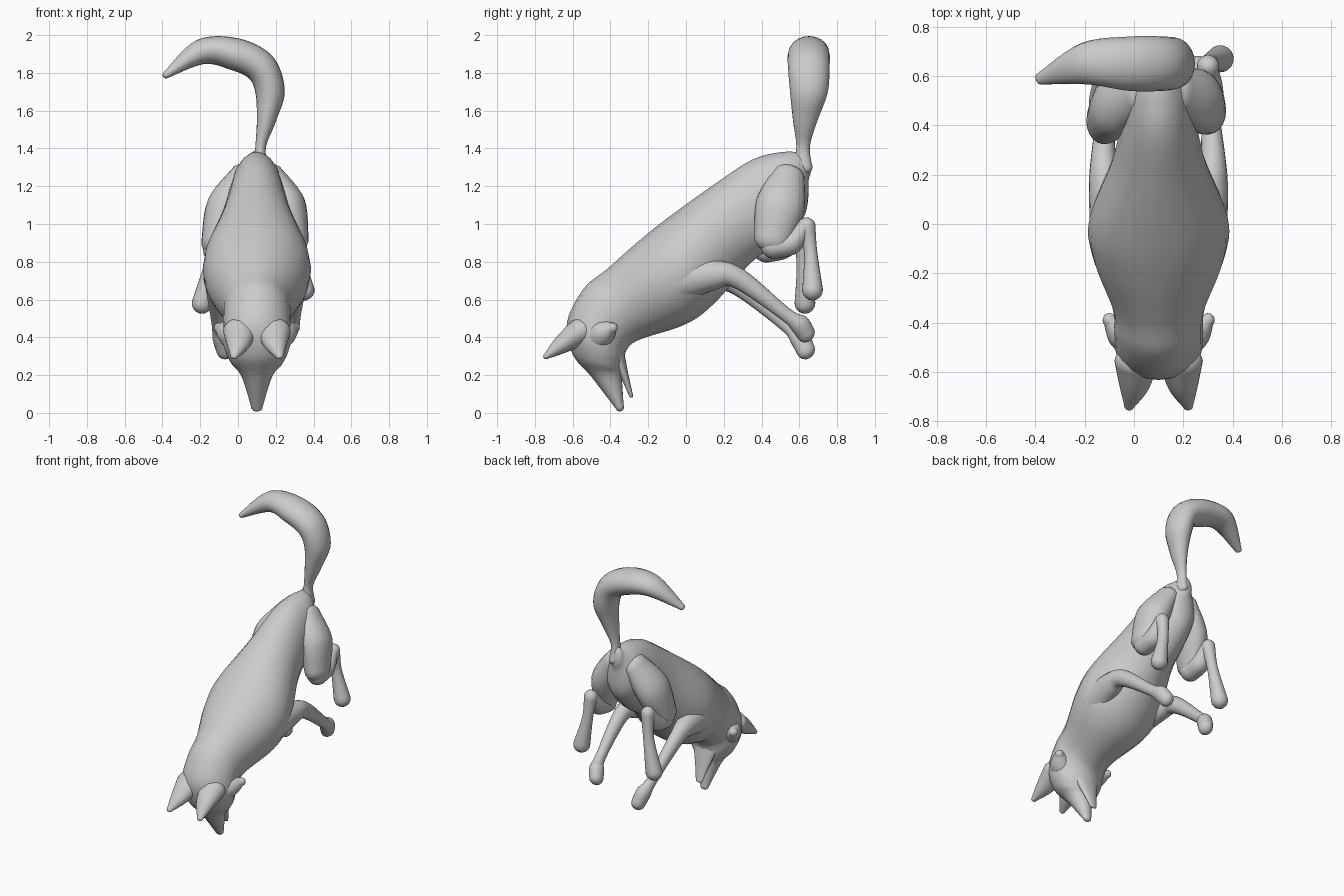
import bpy, bmesh, math
from mathutils import Vector

cube = bpy.data.objects.get("Cube")
if cube:
    bpy.data.objects.remove(cube, do_unlink=True)

MIDDLE = .1     # x of the animal's plane of symmetry
SIDES = 20      # points round every ring
STEPS = 6       # rings between two stations
ACROSS, ALONG = Vector((1, 0, 0)), Vector((0, 1, 0))

grey = bpy.data.materials.new("plain grey")
grey.use_nodes = True
grey.diffuse_color = (.6, .6, .6, 1)
shader = grey.node_tree.nodes["Principled BSDF"]
shader.inputs["Base Color"].default_value = grey.diffuse_color


def blend(before, start, end, after, t):
    """Smooth curve from start to end that heads the way its neighbours imply."""
    leave, arrive = (end - before) / 2, (after - start) / 2
    ease = t * t * (3 - 2 * t)
    return (start.lerp(end, ease) + leave * t * (1 - t) ** 2
            - arrive * t * t * (1 - t))


def round_end(rings):
    """Extra rings that close the last ring with a dome."""
    centre, u, v = rings[-1]
    outward = (centre - rings[-2][0]).normalized() * min(u.length, v.length)
    dome = []
    for step in range(1, 5):
        angle = math.pi / 2 * step / 4.2
        shrink = math.cos(angle)
        dome.append((centre + outward * math.sin(angle), u * shrink, v * shrink))
    return dome


def loft(name, stations):
    """Smooth skin through rings given as (centre, half axis, half axis)."""
    padded = [stations[0]] + stations + [stations[-1]]
    rings = []
    for group in zip(padded, padded[1:], padded[2:], padded[3:]):
        for step in range(STEPS):
            rings.append(tuple(blend(*values, step / STEPS) for values in zip(*group)))
    rings.append(stations[-1])
    rings = round_end(rings[::-1])[::-1] + rings + round_end(rings)

    bm = bmesh.new()
    angles = [math.tau * k / SIDES for k in range(SIDES)]
    loops = [[bm.verts.new(centre + u * math.cos(a) + v * math.sin(a)) for a in angles]
             for centre, u, v in rings]
    for low, high in zip(loops, loops[1:]):
        for k in range(SIDES):
            bm.faces.new((low[k - 1], low[k], high[k], high[k - 1]))
    bm.faces.new(loops[0])
    bm.faces.new(loops[-1])
    bmesh.ops.recalc_face_normals(bm, faces=bm.faces)
    mesh = bpy.data.meshes.new(name)
    bm.to_mesh(mesh)
    bm.free()
    mesh.materials.append(grey)
    mesh.shade_smooth()
    bpy.context.collection.objects.link(bpy.data.objects.new(name, mesh))


def tube(name, points, hint=ACROSS, wide=1, deep=1):
    """Loft along (x, y, z, radius), wider or flatter along the hint direction."""
    centres = [Vector(point[:3]) for point in points]
    padded = [centres[0]] + centres + [centres[-1]]
    stations = []
    for before, centre, after, point in zip(padded, centres, padded[2:], points):
        direction = (after - before).normalized()
        u = (hint - direction * hint.dot(direction)).normalized()
        v = direction.cross(u)
        stations.append((centre, u * point[3] * wide, v * point[3] * deep))
    loft(name, stations)


# Trunk, neck, head and snout: back (y, z), underside (y, z), half width
trunk = [
    ((.61, 1.38), (.65, 1.24), .05),
    ((.5, 1.38), (.63, 1.05), .12),
    ((.35, 1.34), (.5, .9), .15),
    ((.15, 1.21), (.35, .8), .19),
    ((-.1, 1.03), (.15, .58), .28),
    ((-.25, .91), (0, .47), .27),
    ((-.42, .76), (-.24, .39), .19),
    ((-.54, .66), (-.31, .34), .18),
    ((-.63, .48), (-.33, .27), .18),
    ((-.6, .31), (-.34, .23), .14),
    ((-.5, .19), (-.34, .19), .08),
    ((-.37, .02), (-.33, .04), .03),
]
stations = []
for back, under, half in trunk:
    top, bottom = Vector((MIDDLE, *back)), Vector((MIDDLE, *under))
    stations.append(((top + bottom) / 2, ACROSS * half, (top - bottom) / 2))
loft("body_and_head", stations)

# Open lower jaw
tube("lower_jaw", [(MIDDLE, -.36, .3, .09), (MIDDLE, -.32, .18, .05),
                   (MIDDLE, -.29, .09, .025)], deep=.4)

# Bushy tail curling to the right
tube("tail", [(.12, .62, 1.3, .05), (.12, .62, 1.41, .036), (.15, .63, 1.55, .065),
              (.17, .65, 1.7, .1), (.12, .65, 1.83, .11), (-.02, .65, 1.9, .11),
              (-.2, .65, 1.91, .085), (-.38, .59, 1.79, .025)], hint=ALONG, deep=.78)

# Limbs and face parts as (distance from the middle, y, z, radius)
thigh = [(.08, .54, 1.25, .09), (.16, .5, 1.1, .13), (.2, .46, .92, .1)]
shin = [(.2, .46, .88, .065), (.2, .56, .9, .06), (.2, .63, .99, .04)]
hind_foot = [(.2, .64, .99, .045), (.21, .66, .85, .035), (.25, .67, .65, .055)]
foreleg = [(.17, -.05, .7, .12), (.21, .15, .73, .08), (.22, .28, .71, .055),
           (.2, .53, .52, .037), (.18, .6, .47, .053), (.16, .635, .42, .05)]
ear = [(.09, -.56, .43, .09), (.1, -.66, .36, .06), (.12, -.74, .3, .02)]
cheek_ruff = [(.08, -.47, .4, .1), (.16, -.43, .43, .065), (.2, -.39, .45, .028)]


def reach(points, change):
    """Swing a limb's far end by the given change, its root staying put."""
    swung = []
    for index, (*place, radius) in enumerate(points):
        moved = Vector(place) + Vector(change) * index / (len(points) - 1)
        swung.append((*moved, radius))
    return swung


def shifted(points, change):
    return [(*(Vector(place) + Vector(change)), radius) for *place, radius in points]


def limb(name, side, points, wide=1, deep=1):
    placed = [(MIDDLE + side * x, y, z, radius) for x, y, z, radius in points]
    tube(name, placed, wide=wide, deep=deep)


for label, side in (("left", 1), ("right", -1)):
    limb(label + "_ear", side, ear, deep=.8)
    limb(label + "_cheek_ruff", side, cheek_ruff)
    # The right legs hang lower than the left ones
    if side < 0:
        lower = (.02, -.04, -.02)
        foreleg = reach(foreleg, (.01, 0, -.09))
        thigh = reach(thigh, lower)
        shin = shifted(shin, lower)
        hind_foot = reach(shifted(hind_foot, lower), (.02, 0, -.05))
    limb(label + "_foreleg", side, foreleg, wide=.9)
    limb(label + "_thigh", side, thigh, wide=.75)
    limb(label + "_hind_shin", side, shin)
    limb(label + "_hind_foot", side, hind_foot)
